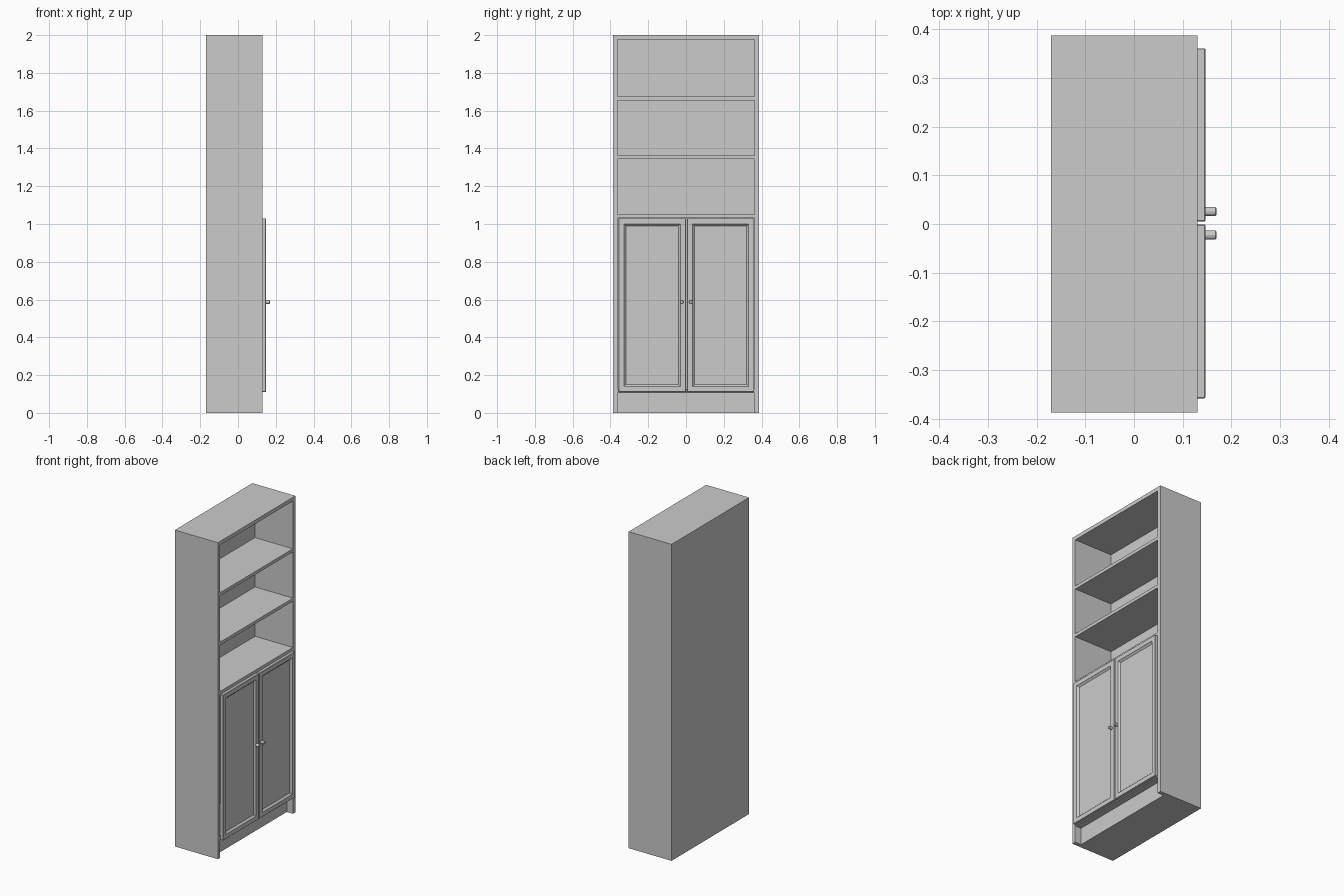
import bpy
import bmesh
from mathutils import Matrix, Vector

old = bpy.data.objects.get("Cube")
if old:
    bpy.data.objects.remove(old, do_unlink=True)

# One flat grey for the whole cabinet
grey = bpy.data.materials.new("cabinet grey")
grey.use_nodes = True
grey.diffuse_color = (0.6, 0.6, 0.6, 1)
grey.node_tree.nodes["Principled BSDF"].inputs["Base Color"].default_value = (0.6, 0.6, 0.6, 1)


def finish(name, bm):
    mesh = bpy.data.meshes.new(name)
    bm.to_mesh(mesh)
    bm.free()
    mesh.materials.append(grey)
    obj = bpy.data.objects.new(name, mesh)
    bpy.context.collection.objects.link(obj)
    return obj


def box_mesh(x, y, z):
    bm = bmesh.new()
    bmesh.ops.create_cube(bm, size=1)
    for v in bm.verts:
        v.co = Vector([lo + (c + 0.5) * (hi - lo) for c, (lo, hi) in zip(v.co, (x, y, z))])
    return bm


def box(name, x, y, z):
    return finish(name, box_mesh(x, y, z))


BACK, FRONT = -0.17, 0.13
INNER, OUTER = 0.363, 0.3875
PANEL = -0.135
SPAN = (-INNER, INNER)

# Carcass: sides, back, top and plinth
for side, y in (("left", (INNER, OUTER)), ("right", (-OUTER, -INNER))):
    box(side + "_side_panel", (BACK, FRONT), y, (0, 2))
box("back_panel", (BACK, PANEL), SPAN, (0, 2))
box("top_panel", (PANEL, FRONT), SPAN, (1.976, 2))
box("plinth", (PANEL, 0.087), SPAN, (0, 0.106))

# Shelves, with the cabinet floor set behind the doors
for name, z, front in (("upper_shelf", 1.655, FRONT), ("middle_shelf", 1.343, FRONT),
                       ("counter_shelf", 1.031, FRONT), ("cabinet_floor", 0.106, 0.126)):
    box(name, (PANEL, front), SPAN, (z, z + 0.02))


# Doors with a sunken centre panel and softened edges
def door(name, y):
    bm = box_mesh((0.126, 0.147), y, (0.11, 1.03))
    bmesh.ops.bevel(bm, geom=bm.edges[:], offset=0.002, segments=1, affect='EDGES')
    bm.normal_update()
    face = max(bm.faces, key=lambda f: f.calc_center_median().x)
    bmesh.ops.inset_region(bm, faces=[face], thickness=0.038)
    bmesh.ops.inset_region(bm, faces=[face], thickness=0.003, depth=-0.003)
    bmesh.ops.inset_region(bm, faces=[face], thickness=0.012, depth=-0.008)
    finish(name, bm)


# Round knob standing out from the door
def knob(name, y):
    bm = bmesh.new()
    place = Matrix.Translation((0.157, y, 0.587)) @ Matrix.Rotation(1.5708, 4, 'Y')
    bmesh.ops.create_cone(bm, cap_ends=True, segments=12, radius1=0.0095,
                          radius2=0.0095, depth=0.024, matrix=place)
    rim = [e for e in bm.edges if all(v.co.x > 0.16 for v in e.verts)]
    bmesh.ops.bevel(bm, geom=rim, offset=0.002, segments=1, affect='EDGES')
    finish(name, bm)


for side, span, y in (("left", (0.005, 0.361), 0.0255), ("right", (-0.358, -0.001), -0.0225)):
    door(side + "_door", span)
    knob(side + "_knob", y)
